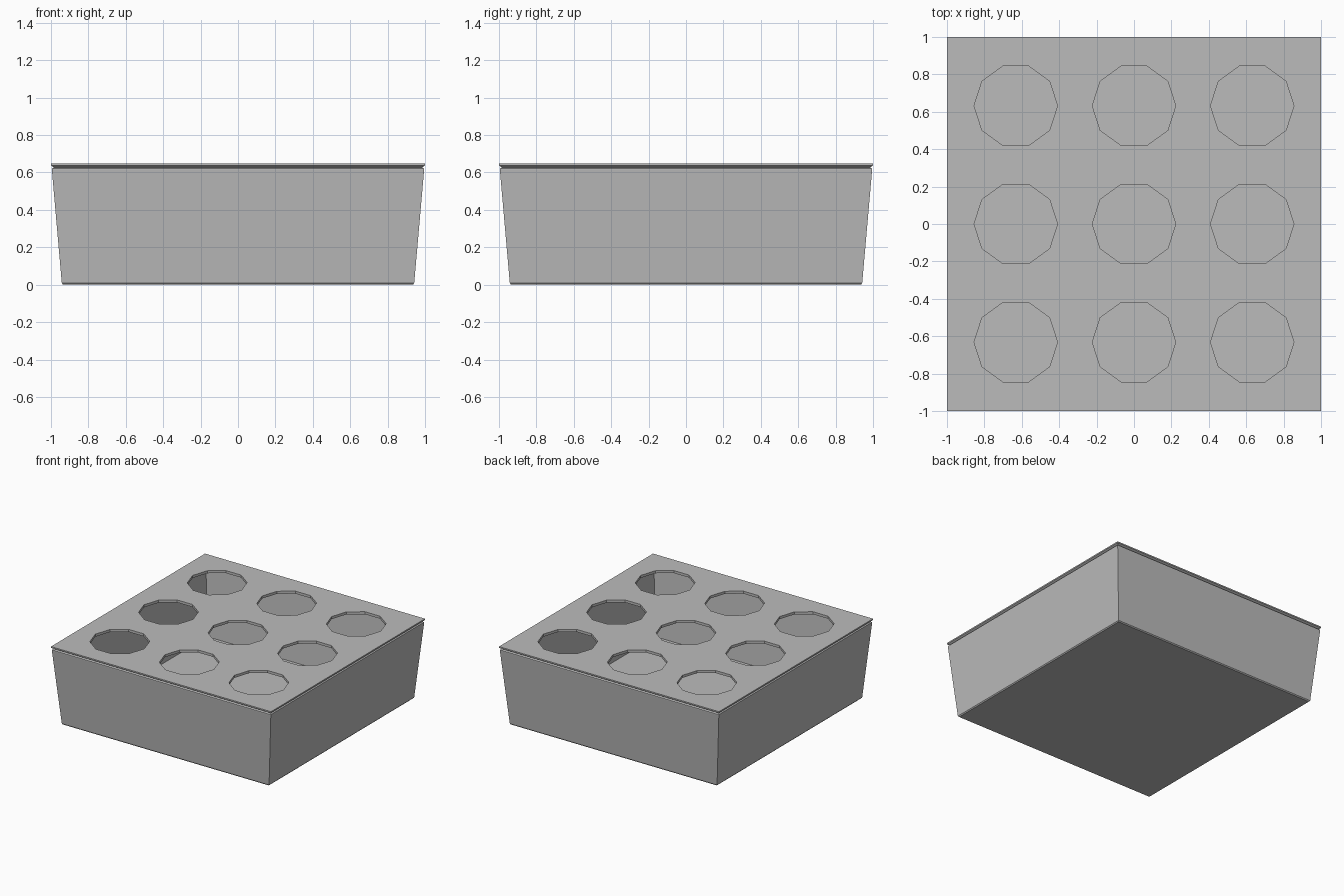
import bpy, bmesh, math

old = bpy.data.objects.get("Cube")
if old:
    bpy.data.objects.remove(old, do_unlink=True)

GREY = (0.5, 0.5, 0.5, 1)
grey = bpy.data.materials.new("plain grey")
grey.use_nodes = True
grey.diffuse_color = GREY
grey.node_tree.nodes["Principled BSDF"].inputs["Base Color"].default_value = GREY


def finish(bm, name):
    bmesh.ops.recalc_face_normals(bm, faces=bm.faces)
    mesh = bpy.data.meshes.new(name)
    bm.to_mesh(mesh)
    bm.free()
    mesh.materials.append(grey)
    obj = bpy.data.objects.new(name, mesh)
    bpy.context.collection.objects.link(obj)
    return obj


def square_loft(name, profile):
    """Stack square rings given as (half width, height), capped at both ends."""
    bm = bmesh.new()
    rings = [[bm.verts.new((sx * w, sy * w, z))
              for sx, sy in ((-1, -1), (1, -1), (1, 1), (-1, 1))]
             for w, z in profile]
    for a, b in zip(rings, rings[1:]):
        for i in range(4):
            j = (i + 1) % 4
            bm.faces.new((a[i], a[j], b[j], b[i]))
    bm.faces.new(rings[0])
    bm.faces.new(rings[-1])
    return finish(bm, name)


# Tapered hollow tray: up the outside, over the rim, down the inside to the floor
tray = square_loft("tray", [(0.935, 0), (0.942, 0.008), (0.995, 0.612),
                            (0.995, 0.62), (0.982, 0.629),
                            (0.975, 0.629), (0.928, 0.012)])

# Lid plate with a chamfered lower edge
lid = square_loft("lid", [(0.984, 0.627), (1, 0.637), (1, 0.648)])

# Grid of ten-sided holes through the lid
PITCH, RADIUS, SIDES = 0.632, 0.223, 10
bm = bmesh.new()
for col in (-1, 0, 1):
    for row in (-1, 0, 1):
        ends = [[bm.verts.new((col * PITCH + RADIUS * math.cos(math.tau * i / SIDES),
                               row * PITCH + RADIUS * math.sin(math.tau * i / SIDES), z))
                 for i in range(SIDES)] for z in (0.5, 0.8)]
        for i in range(SIDES):
            j = (i + 1) % SIDES
            bm.faces.new((ends[0][i], ends[0][j], ends[1][j], ends[1][i]))
        for end in ends:
            bm.faces.new(end)
cutter = finish(bm, "hole_cutter")
cutter.hide_render = True

cut = lid.modifiers.new("holes", "BOOLEAN")
cut.operation = "DIFFERENCE"
cut.solver = "EXACT"
cut.object = cutter
bpy.context.view_layer.objects.active = lid
bpy.ops.object.modifier_apply(modifier=cut.name)
bpy.data.objects.remove(cutter, do_unlink=True)
